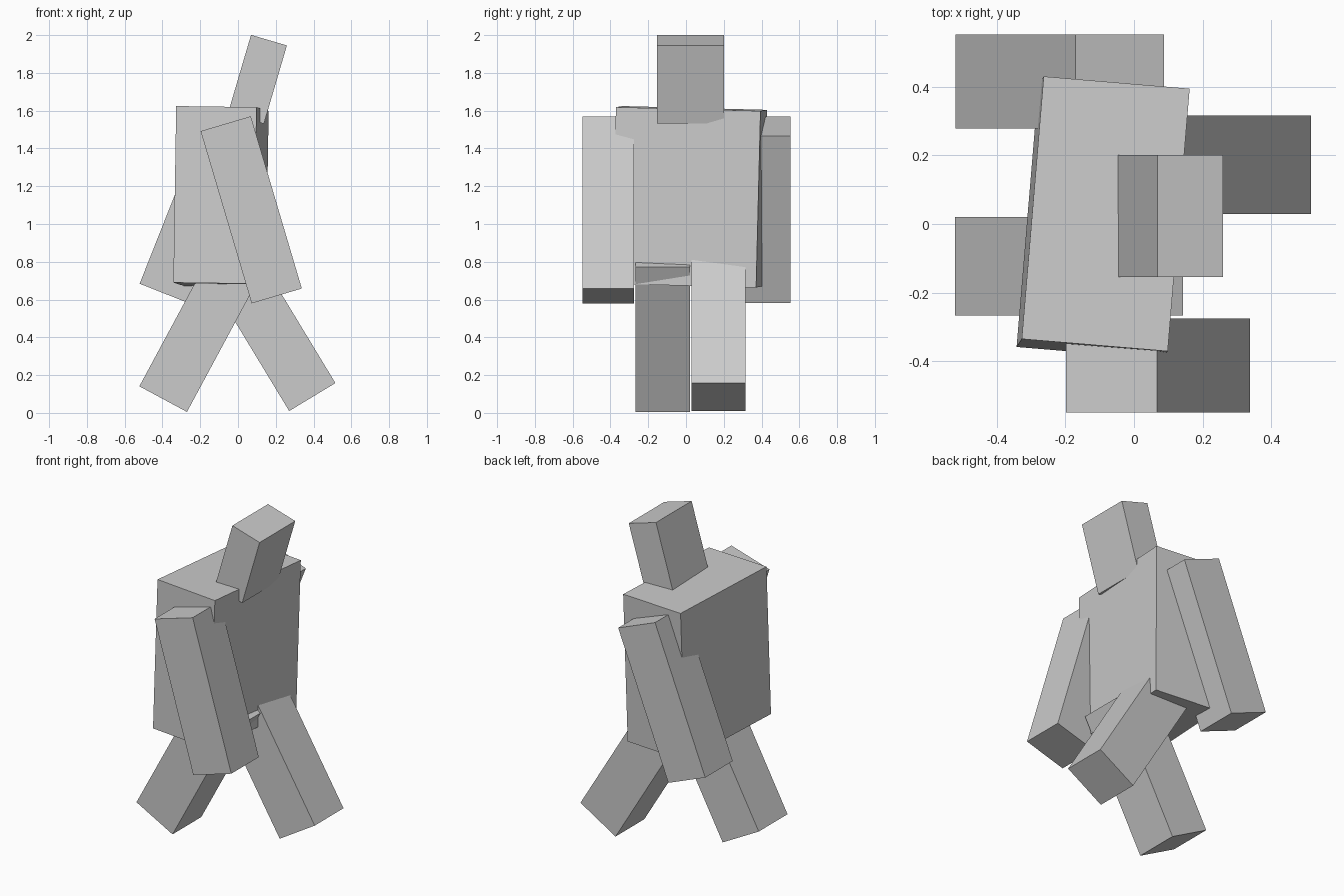
import bpy
from math import radians

cube = bpy.data.objects.get("Cube")
if cube:
    bpy.data.objects.remove(cube, do_unlink=True)

# Single plain grey
grey = bpy.data.materials.new("plain_grey")
grey.use_nodes = True
colour = (0.6, 0.6, 0.6, 1.0)
grey.diffuse_color = colour
grey.node_tree.nodes["Principled BSDF"].inputs["Base Color"].default_value = colour


def block(name, centre, size, tilt):
    """Add a box of the given size, tilted by XYZ angles in degrees."""
    bpy.ops.mesh.primitive_cube_add(size=1, location=centre,
                                    rotation=[radians(a) for a in tilt])
    part = bpy.context.object
    part.name = name
    part.scale = size
    bpy.ops.object.transform_apply(location=False, rotation=False, scale=True)
    part.data.materials.append(grey)
    return part


# Torso, slightly twisted
block("torso", (-0.09, 0.018, 1.144), (0.427, 0.768, 0.935), (-1.5, 0.8, -4.8))

# Head, leaning forward
block("head", (0.103, 0.023, 1.766), (0.198, 0.355, 0.432), (0, 16.4, 0))

# Arms, swung in opposite directions
arm = (0.277, 0.274, 0.951)
block("front_arm", (0.07, -0.412, 1.075), arm, (0, -16.5, 0))
block("back_arm", (-0.217, 0.415, 1.075), arm, (0, 21.6, 0))

# Legs, in mid stride
leg = (0.286, 0.287, 0.87)
block("front_leg", (-0.19, -0.123, 0.456), leg, (0, 28.3, 0))
block("back_leg", (0.168, 0.172, 0.456), leg, (0, -31.2, 0))
